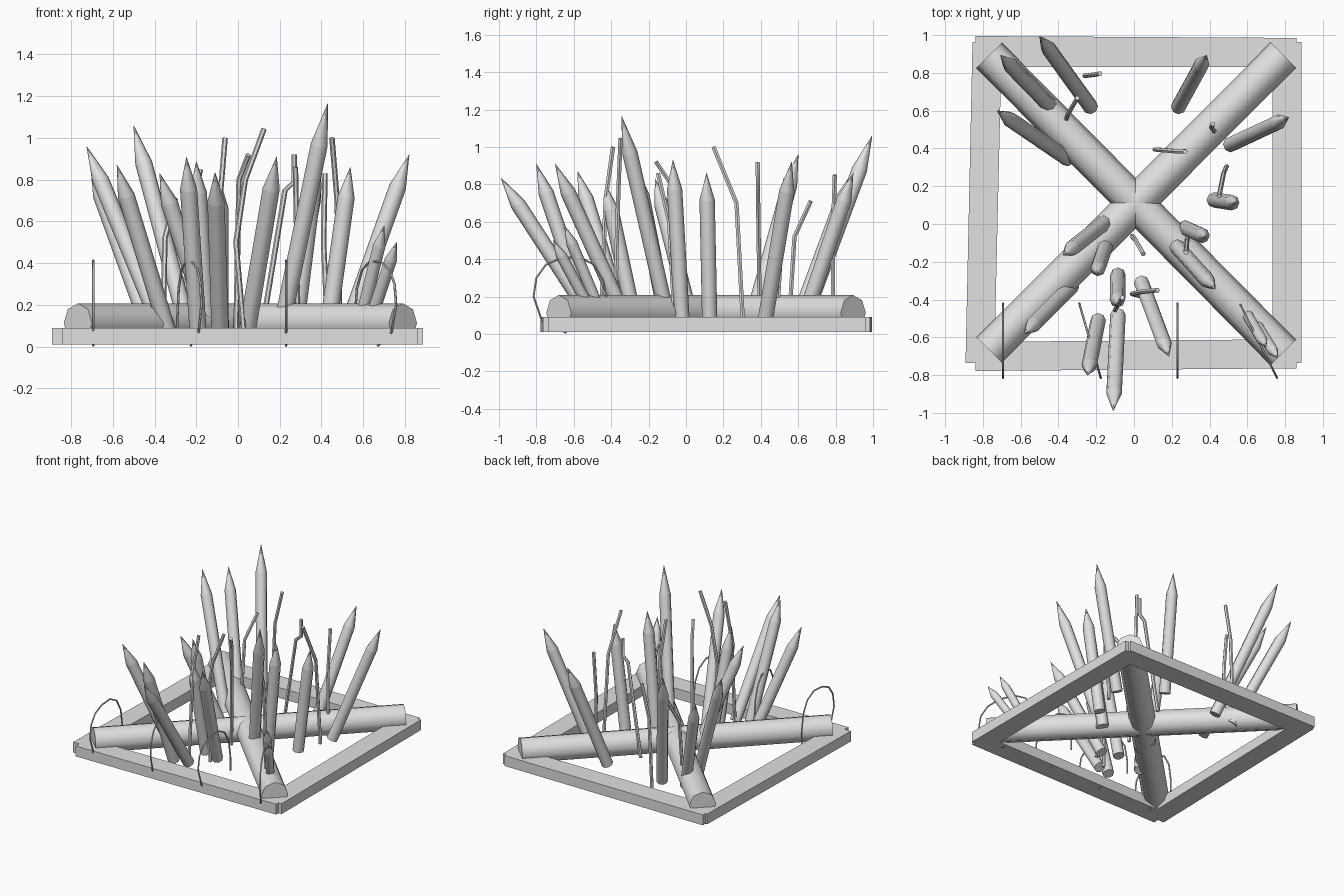
import bpy, bmesh, math
from mathutils import Vector

if "Cube" in bpy.data.objects:
    bpy.data.objects.remove(bpy.data.objects["Cube"])

wood = bpy.data.materials.new("plain grey")
wood.diffuse_color = (0.75, 0.75, 0.75, 1)
wood.use_nodes = True
wood.node_tree.nodes["Principled BSDF"].inputs["Base Color"].default_value = wood.diffuse_color


def finish(name, bm, angle=None):
    bmesh.ops.recalc_face_normals(bm, faces=bm.faces)
    me = bpy.data.meshes.new(name)
    bm.to_mesh(me)
    bm.free()
    me.materials.append(wood)
    ob = bpy.data.objects.new(name, me)
    bpy.context.collection.objects.link(ob)
    if angle:
        bpy.ops.object.select_all(action='DESELECT')
        ob.select_set(True)
        bpy.context.view_layer.objects.active = ob
        bpy.ops.object.shade_smooth_by_angle(angle=math.radians(angle))


def tube(name, points, radii, sides, ref=(1, 0, 0), angle=50):
    """Loft a capped round section along a path."""
    bm = bmesh.new()
    pts = [Vector(p) for p in points]
    rings = []
    for i, p in enumerate(pts):
        t = (pts[min(i + 1, len(pts) - 1)] - pts[max(i - 1, 0)]).normalized()
        u = Vector(ref)
        u = (u - t * u.dot(t)).normalized()
        v = t.cross(u)
        rings.append([bm.verts.new(p + radii[i] * (u * math.cos(a) + v * math.sin(a)))
                      for a in (2 * math.pi * k / sides for k in range(sides))])
    for a, b in zip(rings, rings[1:]):
        for k in range(sides):
            j = (k + 1) % sides
            bm.faces.new((a[k], a[j], b[j], b[k]))
    bm.faces.new(rings[0][::-1])
    bm.faces.new(rings[-1])
    finish(name, bm, angle)


def plank(name, outline, z0, z1):
    bm = bmesh.new()
    f = bm.faces.new([bm.verts.new((x, y, z0)) for x, y in outline])
    top = bmesh.ops.extrude_face_region(bm, geom=[f])["geom"]
    bmesh.ops.translate(bm, vec=(0, 0, z1 - z0),
                        verts=[g for g in top if isinstance(g, bmesh.types.BMVert)])
    finish(name, bm)


# square ground frame, slightly crooked
plank("frame_back", [(-.84, .83), (.86, .83), (.86, .985), (-.84, .995)], .01, .09)
plank("frame_front", [(-.84, -.778), (.86, -.764), (.86, -.61), (-.84, -.624)], .01, .09)
plank("frame_right", [(.733, -.735), (.887, -.735), (.887, .963), (.733, .963)], .01, .09)
plank("frame_left", [(-.892, -.735), (-.74, -.735), (-.70, .963), (-.855, .963)], .01, .09)

# crossed logs
for i, (a, b) in enumerate([((-.767, .893), (.79, -.68)), ((-.767, -.667), (.79, .894))]):
    tube(f"cross_log_{i + 1}", [(*a, .113), (*b, .113)], [.095, .095], 8, (0, 0, 1))

# sharpened stakes: base x, base y, tip x, tip y, tip z
stakes = [
    (-.23, .62, -.50, .995, 1.06), (-.41, .59, -.707, .894, .87),
    (-.35, .345, -.725, .60, .96), (.235, .62, .385, .894, .86),
    (.51, .42, .82, .565, .92), (.425, .127, .538, .11, .86),
    (.27, -.02, .38, -.07, .93), (.20, -.09, .43, -.345, 1.166),
    (.57, -.43, .70, -.65, .58), (.61, -.47, .76, -.71, .50),
    (.04, -.31, .185, -.70, .91), (-.085, -.48, -.11, -.99, .835),
    (-.19, -.51, -.247, -.80, .908), (-.145, -.10, -.20, -.265, .888),
    (-.12, .035, -.375, -.165, .83), (-.33, -.33, -.58, -.58, .87),
    (-.085, -.27, -.088, -.43, .80),
]
for i, (bx, by, tx, ty, tz) in enumerate(stakes):
    base, tip = Vector((bx, by, .05)), Vector((tx, ty, tz))
    d = tip - base
    shoulder = tip - d.normalized() * .16 * d.length / .9
    r = .03 if tz < .6 else .041
    tube(f"stake_{i + 1}", [base, shoulder - d * .001, shoulder, tip],
         [r, r, r, .001], 8)

# thin bent sticks
sticks = [
    [(-.26, .785, .05), (-.235, .787, .6), (-.18, .796, .85)],
    [(-.36, .55, .05), (-.35, .58, .52), (-.30, .667, .71)],
    [(.11, .395, .05), (.225, .385, .75), (.27, .385, .79), (.27, .383, .92)],
    [(.43, .485, .05), (.41, .51, .5), (.417, .53, .83)],
    [(.49, .305, .05), (.475, .27, .70), (.45, .147, 1.0)],
    [(-.01, -.065, .05), (.005, -.08, .8), (.05, -.16, .92)],
    [(.03, -.38, .05), (-.01, -.37, .5), (.035, -.36, .8), (.125, -.35, 1.045)],
    [(-.10, -.455, .05), (-.085, -.43, .72), (-.062, -.39, 1.0)],
    [(.285, -.06, .05), (.28, -.09, .6), (.275, -.15, .86)],
]
for i, p in enumerate(sticks):
    tube(f"thin_stick_{i + 1}", p, [.013] * len(p), 6)

# arched wire hoops over the front beam: y, z profile placed at x with a slant
arch = [(-.64, .006), (-.77, .07), (-.815, .20), (-.80, .30), (-.75, .37), (-.67, .405),
        (-.57, .412), (-.49, .37), (-.44, .28), (-.42, .15), (-.42, .05)]
for i, (x0, slant) in enumerate([(-.693, 0), (.23, 0), (-.29, -.29), (.56, -.5)]):
    pts = [(x0 + slant * (y + .42), y, z) for y, z in arch]
    tube(f"wire_hoop_{i + 1}", pts, [.006] * len(pts), 6)
